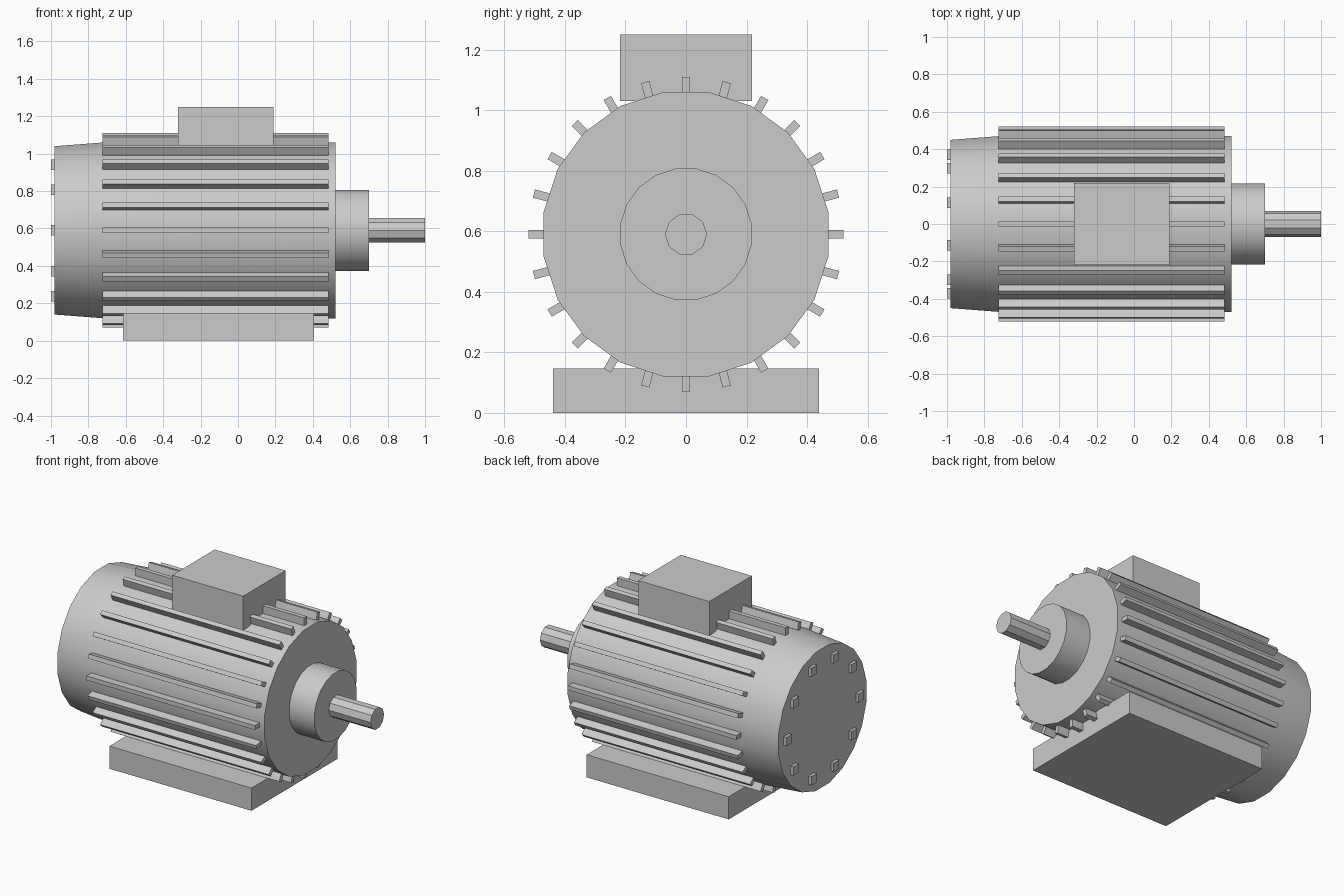
import bpy
import math
from mathutils import Matrix, Vector

default_cube = bpy.data.objects.get("Cube")
if default_cube:
    bpy.data.objects.remove(default_cube, do_unlink=True)

AXIS_Z = 0.59  # height of the shaft centreline

grey = bpy.data.materials.new("motor grey")
grey.use_nodes = True
grey.diffuse_color = (0.6, 0.6, 0.6, 1)
grey.node_tree.nodes["Principled BSDF"].inputs["Base Color"].default_value = (0.6, 0.6, 0.6, 1)


def make_object(name, verts, faces):
    mesh = bpy.data.meshes.new(name)
    mesh.from_pydata(verts, [], faces)
    mesh.materials.append(grey)
    obj = bpy.data.objects.new(name, mesh)
    bpy.context.collection.objects.link(obj)
    return obj


def box(name, low, high, transform=Matrix()):
    """Box between two corners, with an optional transform."""
    verts = [transform @ Vector((x, y, z))
             for x in (low[0], high[0]) for y in (low[1], high[1]) for z in (low[2], high[2])]
    faces = [(0, 1, 3, 2), (4, 6, 7, 5), (0, 4, 5, 1), (2, 3, 7, 6), (0, 2, 6, 4), (1, 5, 7, 3)]
    return make_object(name, verts, faces)


def turned(name, profile, sides):
    """Solid turned about the shaft line from (x, flat radius) pairs, with a flat on top."""
    step = math.tau / sides
    verts = []
    for x, flat in profile:
        r = flat / math.cos(step / 2)
        for i in range(sides):
            a = math.pi / 2 + (i + 0.5) * step
            verts.append((x, r * math.cos(a), AXIS_Z + r * math.sin(a)))
    faces = [tuple(reversed(range(sides)))]
    for ring in range(len(profile) - 1):
        for i in range(sides):
            j = (i + 1) % sides
            a, b = ring * sides, (ring + 1) * sides
            faces.append((a + i, a + j, b + j, b + i))
    faces.append(tuple(range(len(verts) - sides, len(verts))))
    obj = make_object(name, verts, faces)
    bpy.ops.object.select_all(action="DESELECT")
    obj.select_set(True)
    bpy.context.view_layer.objects.active = obj
    bpy.ops.object.shade_smooth_by_angle(angle=math.radians(30))
    return obj


# Housing with tapered rear cover, bearing hub and output shaft
turned("housing", [(-0.98, 0.45), (-0.72, 0.47), (0.52, 0.47)], 20)
turned("bearing_hub", [(0.50, 0.217), (0.70, 0.217)], 20)
turned("output_shaft", [(0.68, 0.066), (1.0, 0.066)], 10)

# Cooling fins around the housing
for i in range(24):
    spin = Matrix.Translation((0, 0, AXIS_Z)) @ Matrix.Rotation(math.tau * i / 24, 4, "X")
    box(f"cooling_fin_{i + 1}", (-0.725, -0.014, 0.45), (0.485, 0.014, 0.52), spin)

# Square bolt heads on the rear cover
for i in range(10):
    a = math.tau * i / 10
    place = Matrix.Translation((0, 0.37 * math.cos(a), AXIS_Z + 0.37 * math.sin(a)))
    box(f"rear_bolt_{i + 1}", (-1.0, -0.028, -0.028), (-0.97, 0.028, 0.028), place)

# Terminal box on top and mounting base below
box("terminal_box", (-0.32, -0.218, 1.03), (0.19, 0.218, 1.25))
box("mounting_base", (-0.615, -0.44, 0), (0.405, 0.44, 0.147))
